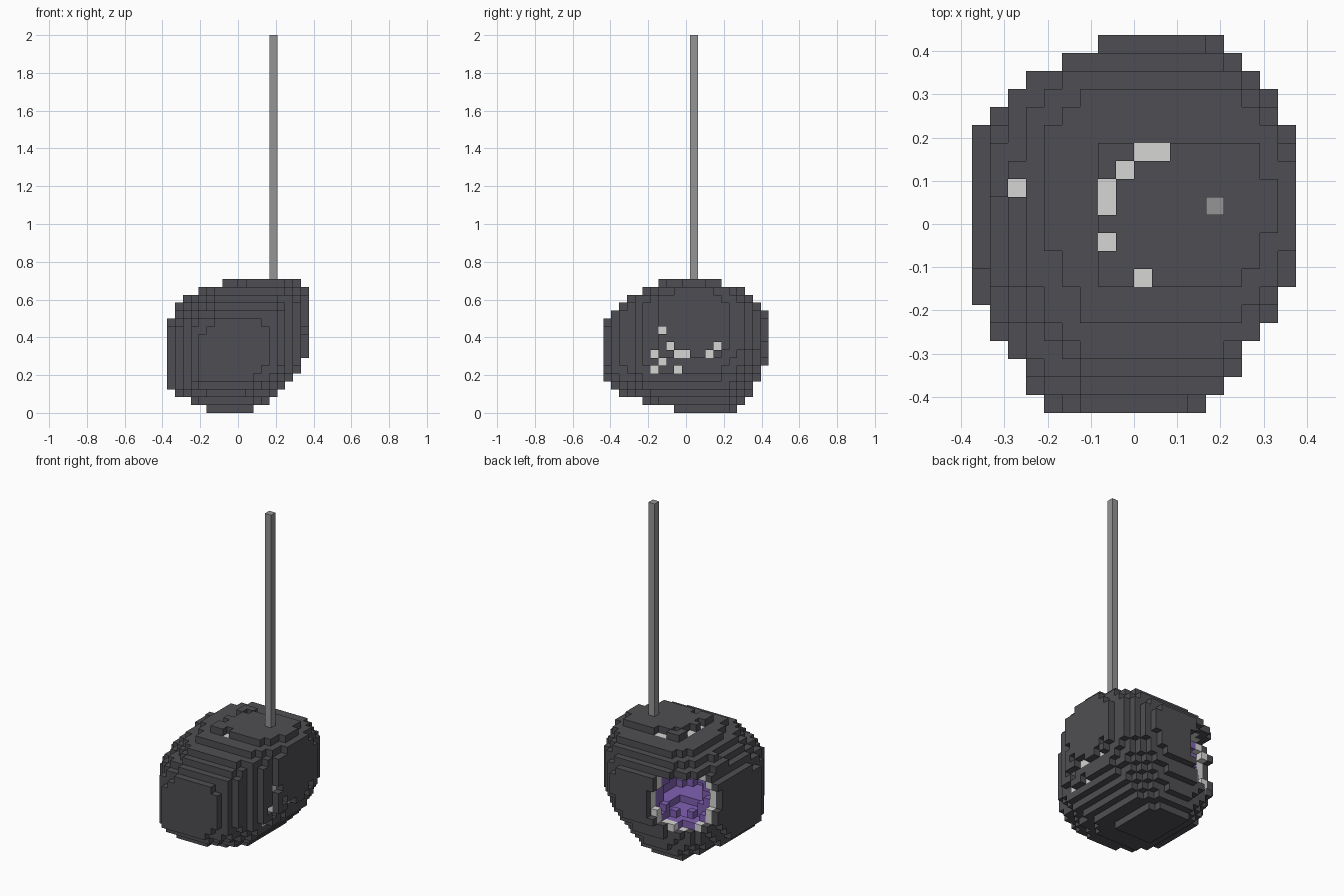
import bpy
import bmesh
from itertools import product
from mathutils import Vector

if "Cube" in bpy.data.objects:
    bpy.data.objects.remove(bpy.data.objects["Cube"], do_unlink=True)

# Everything sits on a grid of small cubes
UNIT = 2 / 48
SIZE = (18, 21, 17)
AXES = range(3)


def make_material(name, colour):
    material = bpy.data.materials.new(name)
    material.use_nodes = True
    material.diffuse_color = (*colour, 1)
    shader = material.node_tree.nodes["Principled BSDF"]
    shader.inputs["Base Color"].default_value = (*colour, 1)
    shader.inputs["Roughness"].default_value = 0.9
    return material


dark_stone = make_material("dark stone", (0.078, 0.076, 0.085))
pale_stone = make_material("pale stone", (0.67, 0.67, 0.66))
purple_crystal = make_material("purple crystal", (0.22, 0.118, 0.45))
grey_metal = make_material("grey metal", (0.3, 0.3, 0.3))

# Convex outlines of the rock in grid cells, counter-clockwise
OUTLINE_XZ = [(5, 0), (10, 0), (12, 1), (16, 5), (17, 7), (17, 15), (16, 16),
              (7, 16), (4, 15), (2, 14), (0, 12), (0, 3), (1, 2)]
OUTLINE_YZ = [(9, 0), (16, 0), (18, 2), (19, 4), (20, 6), (20, 12), (18, 15), (14, 16),
              (7, 16), (5, 15), (3, 14), (0, 11), (0, 3), (2, 2), (5, 1)]
OUTLINE_XY = [(4, 0), (12, 0), (14, 2), (16, 5), (17, 7), (17, 15), (16, 17),
              (13, 20), (7, 20), (3, 18), (0, 15), (0, 6), (1, 4), (3, 1)]


def inside_outline(outline, u, v):
    for (au, av), (bu, bv) in zip(outline, outline[1:] + outline[:1]):
        if (bu - au) * (v - av) - (bv - av) * (u - au) < -0.001:
            return False
    return True


def inside_rock(cell):
    # A leaning ellipsoid with a bulge over the opening, trimmed by the outlines
    x, y, z = cell
    u, v, w = (x - 8.4) / 9.75, (y - 9.7) / 11.3, (z - 8) / 8.9
    lean = 0.22 + 0.05 * (u + w)
    blob = u * u + v * v + w * w - 2 * lean * u * w - 0.16 * v * w - 0.1 * u * v
    blob -= 1.6 * v * max(-w - 0.35, 0) ** 2
    blob -= 0.85 * max(-u, 0) * max(v, 0) * max(w + 0.3, 0)
    return (blob < 1 and inside_outline(OUTLINE_XZ, x, z)
            and inside_outline(OUTLINE_YZ, y, z) and inside_outline(OUTLINE_XY, x, y))


def step(cell, axis, sign):
    moved = list(cell)
    moved[axis] += sign
    return tuple(moved)


def neighbours(cell):
    return [step(cell, axis, sign) for axis in AXES for sign in (-1, 1)]


# Peel the rock into shell, lining and crystal layers; the core stays hollow
rock = {cell for cell in product(*map(range, SIZE)) if inside_rock(cell)}
layers = {}
remaining = set(rock)
for layer in ("shell", "lining", "crystal", "crystal"):
    skin = {c for c in remaining if any(n not in remaining for n in neighbours(c))}
    layers.update(dict.fromkeys(skin, layer))
    remaining -= skin

# Round opening in the back right of the rock, wider in the shell, under an overhanging lip
opening = Vector((3.2, 18.1, 8.9))
RADIUS = {"shell": 4.7, "lining": 4.2, "crystal": 4.3}
layers = {c: kind for c, kind in layers.items()
          if c[2] > 12 or (Vector(c) - opening).length > RADIUS[kind]}

# Small gaps in the top and left side of the shell that bare the lining
TOP_GAPS = [(7, 11), (7, 12), (7, 9), (8, 13), (9, 14), (10, 14), (9, 7), (2, 12)]
SIDE_GAPS = [(7, 10), (8, 8), (9, 7), (10, 7), (13, 7), (14, 8), (7, 6), (6, 7), (6, 5), (9, 5)]


def open_gap(line, axis):
    outer = max(line)
    del layers[outer]
    layers[step(outer, axis, -1)] = "lining"


for x, y in TOP_GAPS:
    open_gap([c for c in layers if c[:2] == (x, y)], 2)
for y, z in SIDE_GAPS:
    open_gap([c for c in layers if c[1:] == (y, z)], 0)


def grid_point(corner):
    return Vector(((corner[0] - SIZE[0] / 2) * UNIT,
                   (corner[1] - SIZE[1] / 2) * UNIT, corner[2] * UNIT))


def finish(bm, name, material):
    mesh = bpy.data.meshes.new(name)
    bm.to_mesh(mesh)
    bm.free()
    mesh.materials.append(material)
    bpy.context.collection.objects.link(bpy.data.objects.new(name, mesh))


def build_layer(name, kind, material):
    # Only faces that border empty space are made
    bm = bmesh.new()
    verts = {}
    for cell in (c for c in layers if layers[c] == kind):
        for axis, sign in product(AXES, (-1, 1)):
            if step(cell, axis, sign) in layers:
                continue
            quad = []
            for du, dv in ((0, 0), (1, 0), (1, 1), (0, 1)):
                corner = list(cell)
                corner[axis] += sign > 0
                corner[(axis + 1) % 3] += du
                corner[(axis + 2) % 3] += dv
                key = tuple(corner)
                if key not in verts:
                    verts[key] = bm.verts.new(grid_point(key))
                quad.append(verts[key])
            bm.faces.new(quad if sign > 0 else quad[::-1])
    finish(bm, name, material)


build_layer("rock_shell", "shell", dark_stone)
build_layer("pale_lining", "lining", pale_stone)
build_layer("crystal_layer", "crystal", purple_crystal)

# Square hanging rod
bm = bmesh.new()
bmesh.ops.create_cube(bm, size=1)
low, high = grid_point((13, 11, 17)), grid_point((14, 12, 48))
bmesh.ops.scale(bm, vec=high - low, verts=bm.verts)
bmesh.ops.translate(bm, vec=(low + high) / 2, verts=bm.verts)
finish(bm, "hanging_rod", grey_metal)
